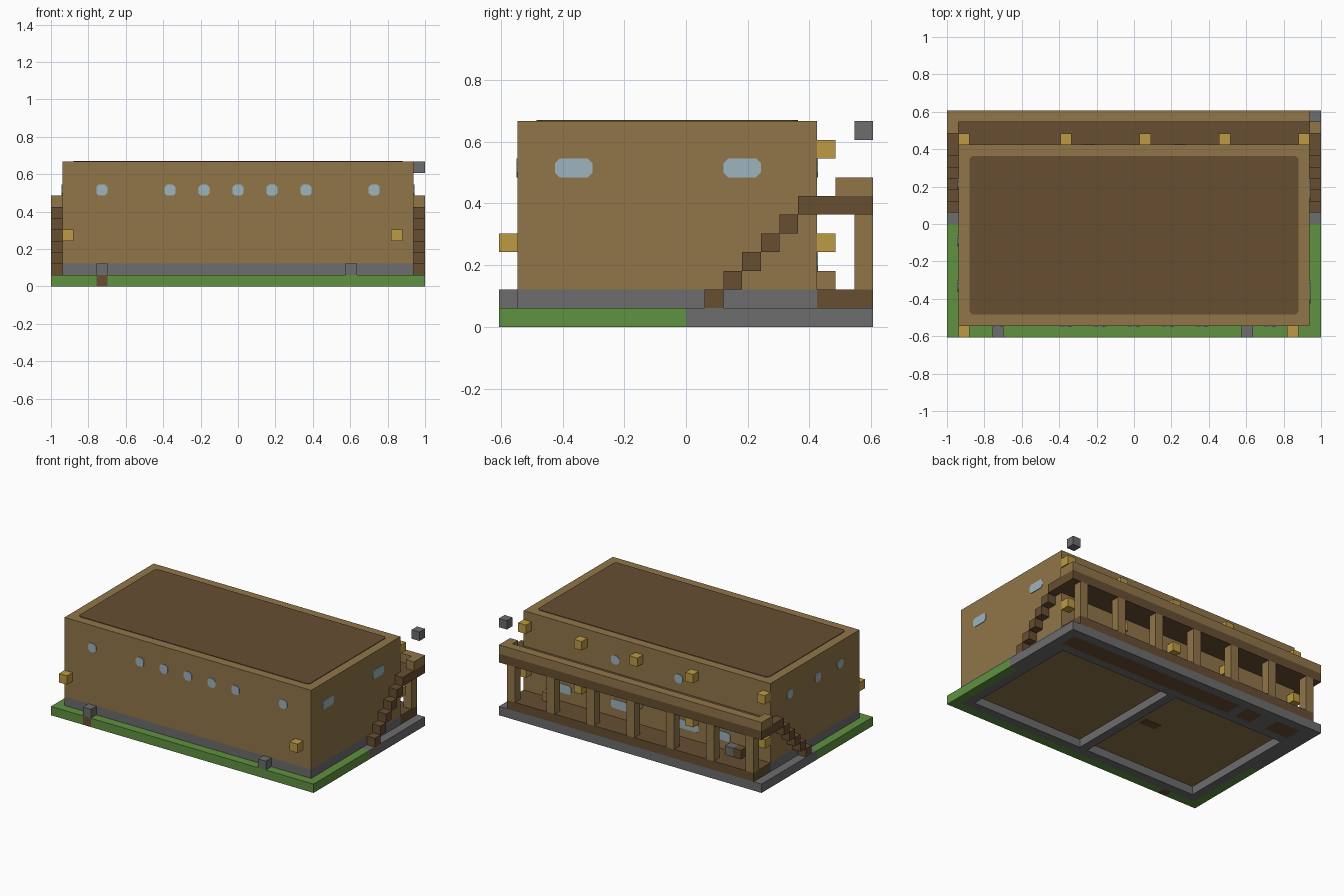
import bpy
import bmesh
from mathutils import Vector

if "Cube" in bpy.data.objects:
    bpy.data.objects.remove(bpy.data.objects["Cube"])

U = 2 / 33                       # one block
ORIGIN = Vector((-1, -10 * U, 0))
T = 0.004                        # thickness of painted plates


def material(name, rgb):
    lin = [((c / 255 + 0.055) / 1.055) ** 2.4 for c in rgb] + [1]
    m = bpy.data.materials.new(name)
    m.use_nodes = True
    m.diffuse_color = lin
    m.node_tree.nodes["Principled BSDF"].inputs["Base Color"].default_value = lin
    return m


TAN = material("tan_wood", (145, 118, 73))
BROWN = material("dark_wood", (103, 78, 50))
GRAY = material("stone", (109, 109, 109))
GREEN = material("grass", (96, 145, 64))
YELLOW = material("lamp_yellow", (189, 154, 67))
BLUE = material("window_blue", (157, 181, 190))


def finish(name, bm, mat):
    bmesh.ops.recalc_face_normals(bm, faces=bm.faces)
    me = bpy.data.meshes.new(name)
    bm.to_mesh(me)
    bm.free()
    me.materials.append(mat)
    ob = bpy.data.objects.new(name, me)
    bpy.context.collection.objects.link(ob)
    return ob


def box(name, mat, x, y, z):
    """Box whose ranges are given in blocks from the front left ground corner."""
    lo = ORIGIN + Vector((x[0], y[0], z[0])) * U
    hi = ORIGIN + Vector((x[1], y[1], z[1])) * U
    bm = bmesh.new()
    bmesh.ops.create_cube(bm, size=1)
    for v in bm.verts:
        v.co = Vector([lo[a] + (v.co[a] + 0.5) * (hi[a] - lo[a]) for a in range(3)])
    return finish(name, bm, mat)


def block(name, mat, i, j, k):
    return box(name, mat, (i, i + 1), (j, j + 1), (k, k + 1))


def panel(name, mat, axis, level, side, a, b, cut=0.25):
    """Thin plate with clipped corners on a wall or roof, ranges in blocks."""
    (a0, a1), (b0, b1) = a, b
    pts = [(a0 + cut, b0), (a1 - cut, b0), (a1, b0 + cut), (a1, b1 - cut),
           (a1 - cut, b1), (a0 + cut, b1), (a0, b1 - cut), (a0, b0 + cut)]
    bm = bmesh.new()
    verts = []
    for p in pts:
        co = list(p)
        co.insert(axis, level)
        verts.append(bm.verts.new(ORIGIN + Vector(co) * U))
    face = bm.faces.new(verts)
    new = bmesh.ops.extrude_face_region(bm, geom=[face])["geom"]
    shift = Vector([side * T if n == axis else 0 for n in range(3)])
    bmesh.ops.translate(bm, vec=shift,
                        verts=[g for g in new if isinstance(g, bmesh.types.BMVert)])
    return finish(name, bm, mat)


# Ground: grass in front, stone behind
base = (0, 1)
box("lawn_front_a", GREEN, (0, 4), (0, 1), base)
block("soil_patch", BROWN, 4, 0, 0)
box("lawn_front_b", GREEN, (5, 33), (0, 1), base)
for side, i in (("left", 32), ("right", 0)):
    box("lawn_" + side, GREEN, (i, i + 1), (1, 10), base)
    box("paving_" + side, GRAY, (i, i + 1), (10, 20), base)

# Footings around two open cellars
box("footing_front", GRAY, (1, 32), (1, 2), base)
box("footing_back", GRAY, (1, 32), (16, 17), base)
for i in (1, 16, 31):
    box("footing_cross", GRAY, (i, i + 1), (2, 16), base)
box("paving_back", GRAY, (1, 32), (19, 20), base)
cuts = (1, 2, 5, 7, 9, 10, 32)
for n in range(6):
    box("porch_base", BROWN if n % 2 else GRAY, cuts[n:n + 2], (17, 19), base)
t = T / U
for i in (2, 17):
    box("cellar_ceiling", TAN, (i, i + 14 - (i > 2)), (2, 16), (1 - t, 1))
box("ceiling_patch", BROWN, (12.5, 14.5), (8.5, 9.5), (1 - 2 * t, 1 - t))

# Main building
box("foundation", GRAY, (1, 32), (1, 17), (1, 2))
box("walls", TAN, (1, 32), (1, 17), (2, 11))
panel("roof_panel", BROWN, 2, 11, 1, (2, 31), (2, 16))

# Windows
for i in (4, 10, 13, 16, 19, 22, 28):
    panel("front_window", BLUE, 1, 1, -1, (i, i + 1), (8, 9))
for j in (3, 12):
    panel("left_window", BLUE, 0, 32, 1, (j, j + 2), (8, 9))
for j in (4, 8, 13):
    panel("right_window", BLUE, 0, 1, -1, (j, j + 1), (8, 9))
for i in (12, 20):
    panel("back_upper_window", BLUE, 1, 17, 1, (i, i + 1), (8, 9))
for i in (6, 10, 18, 26):
    panel("back_lower_window", BLUE, 1, 17, 1, (i, i + 3), (3, 4))

# Porch and balcony at the back
box("porch_floor", BROWN, (1, 32), (17, 20), (1, 2))
for i in range(1, 32, 5):
    box("porch_post", TAN, (i, i + 1), (19, 20), (2, 6))
box("balcony_floor", BROWN, (0, 33), (17, 20), (6, 7))
box("balcony_rail", TAN, (0, 33), (19, 20), (7, 8))

# Stairs, landings and rail ends on both sides
for side, i in (("left", 32), ("right", 0)):
    for n in range(5):
        block(side + "_stair", BROWN, i, 11 + n, 1 + n)
    block(side + "_landing", BROWN, i, 16, 6)
    block(side + "_rail_end", TAN, i, 18, 7)

# Lamps
for i in (1, 10, 17, 24, 31):
    for k in (4, 9):
        block("back_lamp", YELLOW, i, 17, k)
for i in (1, 30):
    block("front_lamp", YELLOW, i, 0, 4)

# Loose blocks
for i in (4, 26):
    block("front_stone", GRAY, i, 0, 1)
block("corner_stone", GRAY, 32, 19, 10)
block("porch_seat", TAN, 28, 17, 2)
block("porch_stone", GRAY, 5, 17, 2)
block("porch_crate", BROWN, 4, 17, 2)
